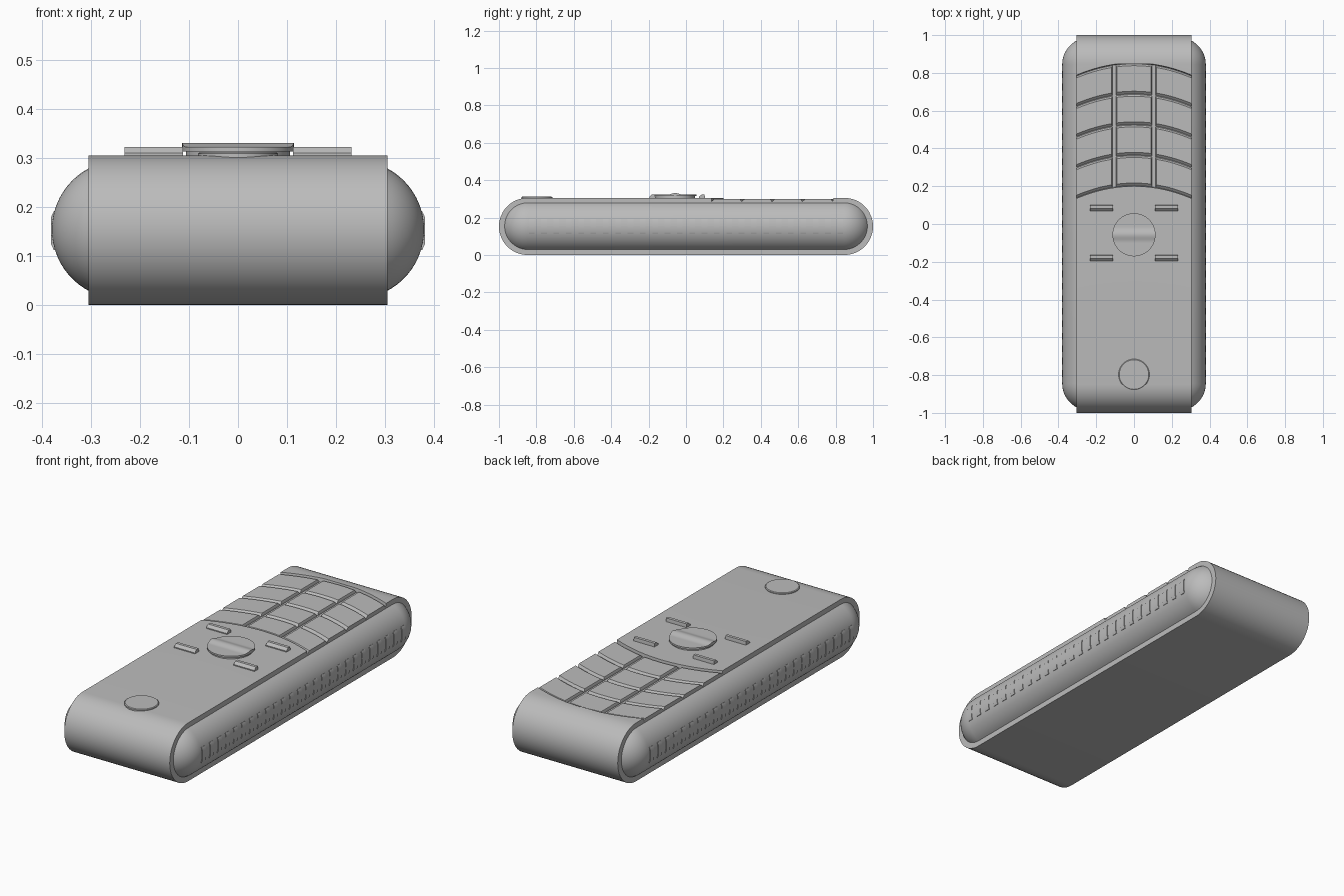
import bpy, bmesh, math

if "Cube" in bpy.data.objects:
    bpy.data.objects.remove(bpy.data.objects["Cube"])

grey = bpy.data.materials.new("casing_grey")
grey.diffuse_color = (0.5, 0.5, 0.5, 1)
grey.use_nodes = True
grey.node_tree.nodes["Principled BSDF"].inputs["Base Color"].default_value = grey.diffuse_color

H, W = 0.305, 0.305          # casing height and half width
R = H / 2


def finish(name, bm, mirror=False):
    bmesh.ops.recalc_face_normals(bm, faces=bm.faces)
    me = bpy.data.meshes.new(name)
    bm.to_mesh(me)
    bm.free()
    me.materials.append(grey)
    ob = bpy.data.objects.new(name, me)
    bpy.context.collection.objects.link(ob)
    if mirror:
        ob.modifiers.new("mirror", 'MIRROR')
    bpy.ops.object.select_all(action='DESELECT')
    bpy.context.view_layer.objects.active = ob
    ob.select_set(True)
    bpy.ops.object.shade_smooth_by_angle(angle=math.radians(30))
    return ob


def loft(bm, sections):
    """Skin closed cross-sections and cap both ends."""
    rings = [[bm.verts.new(p) for p in s] for s in sections]
    n = len(rings[0])
    for a, b in zip(rings, rings[1:]):
        for i in range(n):
            j = (i + 1) % n
            bm.faces.new((a[i], a[j], b[j], b[i]))
    bm.faces.new(rings[0])
    bm.faces.new(rings[-1][::-1])


def arc(cy, cz, r, a0, a1, n):
    return [(cy + r * math.cos(math.radians(a0 + (a1 - a0) * i / n)),
             cz + r * math.sin(math.radians(a0 + (a1 - a0) * i / n))) for i in range(n + 1)]


def bow(x):
    return -0.065 * (x / W) ** 2


# casing: stadium profile swept across x, with a bowed keypad recess
FLOOR = 0.286
sections = []
for k in range(25):
    x = -W + 2 * W * k / 24
    y0, y1 = 0.2 + bow(x), 0.853 + bow(x)
    prof = arc(1 - R, R, R, -90, 90, 24)
    prof += [(y1, H), (y1 - 0.004, FLOOR), (y0 + 0.002, FLOOR), (y0, H)]
    prof += arc(-1 + R, R, R, 90, 270, 24)
    sections.append([(x, y, z) for y, z in prof])
bm = bmesh.new()
loft(bm, sections)
finish("casing", bm)

# rounded side grips
RAD, BULGE = 0.125, 0.075
SPH = (RAD ** 2 + BULGE ** 2) / (2 * BULGE)
amax = math.asin(RAD / SPH)
sections = []
for k in range(15):
    a = amax * (1 - k / 14) + 0.01 * k / 14
    d, x = SPH * math.sin(a), W + BULGE - SPH * (1 - math.cos(a))
    prof = arc(0.845, 0.154, d, -90, 90, 20) + arc(-0.845, 0.154, d, 90, 270, 20)
    sections.append([(x, y, z) for y, z in prof])
sections.insert(0, [(W - 0.02, y, z) for _, y, z in sections[0]])
bm = bmesh.new()
loft(bm, sections)
finish("side_grips", bm, True)

# small ribs along the grips
bm = bmesh.new()
for i in range(26):
    y = -0.825 + 0.066 * i
    loft(bm, [[(x, y - 0.015, 0.152 - h), (x, y + 0.015, 0.152 - h),
               (x, y + 0.015, 0.152 + h), (x, y - 0.015, 0.152 + h)]
              for x, h in ((0.365, 0.04), (0.376, 0.04), (0.3815, 0.028))])
finish("grip_ribs", bm, True)

# keypad: four bowed rows of three keys with sloped edges
KEY_TOP = 0.300
bm = bmesh.new()
for xa, xb in ((-W, -0.115), (-0.096, 0.096), (0.115, W)):
    for row in range(4):
        ya, yb = 0.203 + 0.162 * row, 0.361 + 0.162 * row
        secs = []
        for z, ix, s, n in ((FLOOR - 0.004, 0, 0, 0), (FLOOR + 0.002, 0, 0, 0),
                            (KEY_TOP, 0.005, 0.014, 0.009)):
            a = xa + (ix if xa > -W else 0)
            b = xb - (ix if xb < W else 0)
            xs = [a + (b - a) * k / 8 for k in range(9)]
            secs.append([(x, ya + s + bow(x), z) for x in xs] +
                        [(x, yb - n + bow(x), z) for x in reversed(xs)])
        loft(bm, secs)
finish("keypad_keys", bm)

# four slim function buttons around the selector
bm = bmesh.new()
for cx in (-0.172, 0.172):
    for cy in (0.085, -0.18):
        loft(bm, [[(cx - 0.06, cy - b, z), (cx + 0.06, cy - b, z),
                   (cx + 0.06, cy + t, z), (cx - 0.06, cy + t, z)]
                  for z, b, t in ((0.295, 0.016, 0.016), (0.31, 0.016, 0.016),
                                  (0.323, 0.002, 0.014))])
finish("function_buttons", bm)

# round selector: narrower foot and a disc with a raised ridge across it
CY = -0.057


def disc(bm, r, z0, top):
    secs = []
    for k in range(49):
        t = math.pi * k / 48
        dy, w = -r * math.cos(t), max(r * math.sin(t), 0.0005)
        secs.append([(-w, CY + dy, z0), (w, CY + dy, z0),
                     (w, CY + dy, top(dy)), (-w, CY + dy, top(dy))])
    loft(bm, secs)


def ridge(dy):
    return 0.323 + (0.008 * math.cos(dy / 0.04 * math.pi / 2) ** 2 if abs(dy) < 0.04 else 0)


bm = bmesh.new()
disc(bm, 0.106, 0.295, lambda dy: 0.316)
disc(bm, 0.114, 0.314, ridge)
finish("selector_disc", bm)

# flat round button near the front end
bm = bmesh.new()
loft(bm, [[(r * math.cos(i * math.pi / 24), -0.797 + r * math.sin(i * math.pi / 24), z)
           for i in range(48)] for r, z in ((0.082, 0.29), (0.082, 0.309), (0.078, 0.312))])
finish("round_button", bm)
